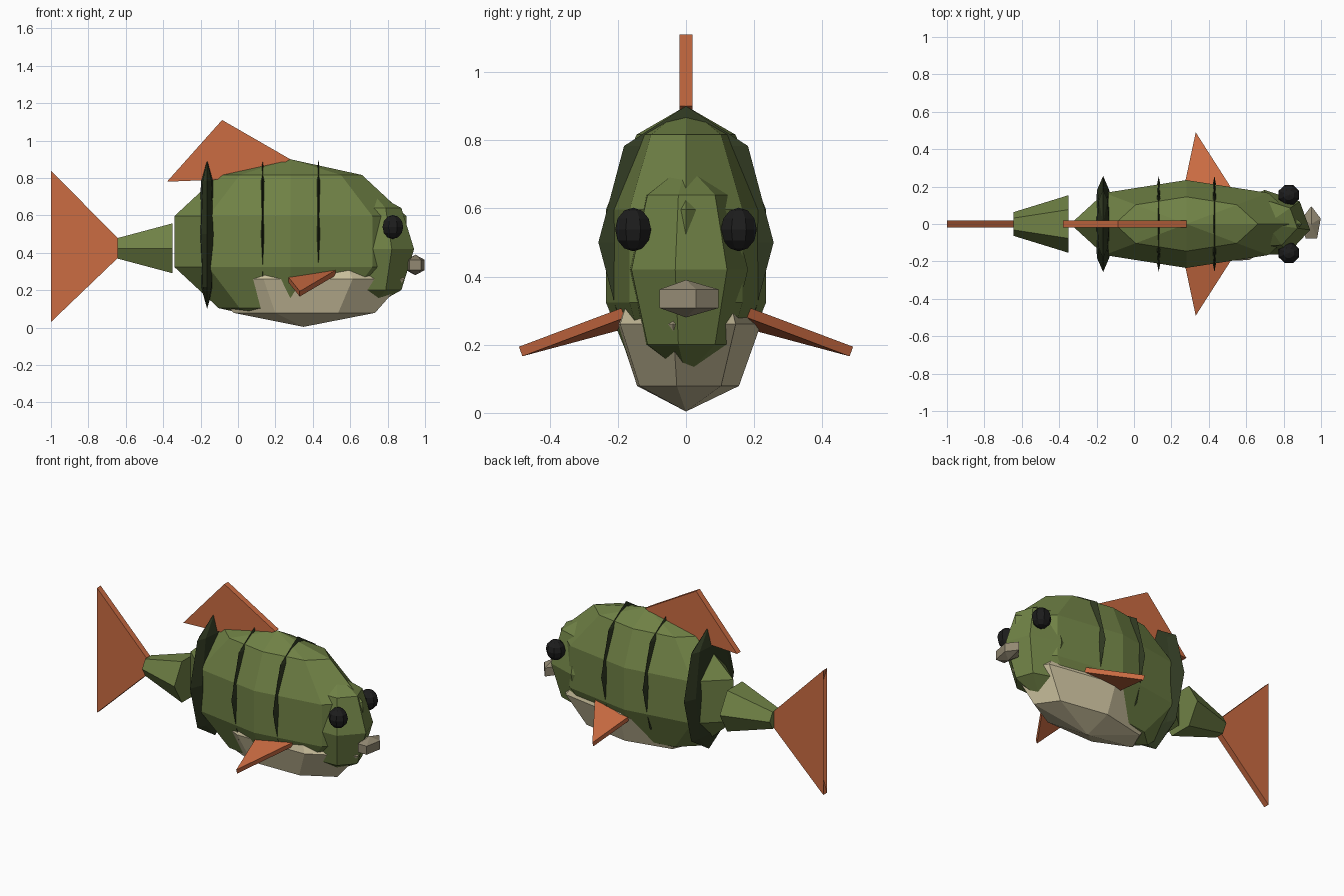
import bpy, bmesh
from math import sin, cos, pi, radians
from mathutils import Vector

cube = bpy.data.objects.get("Cube")
if cube:
    bpy.data.objects.remove(cube, do_unlink=True)


def material(name, rgb):
    m = bpy.data.materials.new(name)
    m.use_nodes = True
    m.diffuse_color = (*rgb, 1)
    m.node_tree.nodes["Principled BSDF"].inputs["Base Color"].default_value = (*rgb, 1)
    return m


green = material("scale green", (0.16, 0.22, 0.06))
dark = material("stripe dark green", (0.03, 0.042, 0.016))
tan = material("belly tan", (0.60, 0.53, 0.34))
brown = material("lip brown", (0.29, 0.25, 0.17))
orange = material("fin orange", (0.60, 0.15, 0.055))
black = material("eye black", (0.012, 0.012, 0.012))


def finish(name, bm, mat):
    bmesh.ops.recalc_face_normals(bm, faces=bm.faces)
    mesh = bpy.data.meshes.new(name)
    bm.to_mesh(mesh)
    bm.free()
    mesh.materials.append(mat)
    ob = bpy.data.objects.new(name, mesh)
    bpy.context.collection.objects.link(ob)
    return ob


def ellipsoid(name, mat, center, radii, segments, rings, turn=0):
    """Low-poly ball with upright poles, turned about z before stretching."""
    bm = bmesh.new()
    point = lambda lon, lat: bm.verts.new(
        [c + r * d for c, r, d in zip(center, radii,
                                      (sin(lat) * cos(lon), sin(lat) * sin(lon), cos(lat)))])
    top, bottom = point(0, 0), point(0, pi)
    loops = [[point(radians(turn) + 2 * pi * s / segments, pi * r / rings)
              for s in range(segments)] for r in range(1, rings)]
    for s in range(segments):
        t = (s + 1) % segments
        bm.faces.new((top, loops[0][s], loops[0][t]))
        bm.faces.new((bottom, loops[-1][t], loops[-1][s]))
        for a, b in zip(loops, loops[1:]):
            bm.faces.new((a[s], b[s], b[t], a[t]))
    return finish(name, bm, mat)


def plate(name, mat, points, offset):
    """Flat outline thickened by half the offset to each side."""
    bm = bmesh.new()
    half = Vector(offset) / 2
    near = [bm.verts.new(Vector(p) - half) for p in points]
    far = [bm.verts.new(Vector(p) + half) for p in points]
    bm.faces.new(near)
    bm.faces.new(far[::-1])
    for i in range(len(points)):
        j = (i + 1) % len(points)
        bm.faces.new((near[i], far[i], far[j], near[j]))
    bmesh.ops.triangulate(bm, faces=[f for f in bm.faces if len(f.verts) > 4])
    return finish(name, bm, mat)


# Body, belly, head and lips
ellipsoid("body", green, (0.28, 0, 0.46), (0.652, 0.247, 0.44), 8, 5)
ellipsoid("belly", tan, (0.35, 0, 0.26), (0.55, 0.22, 0.256), 7, 4, -10)
ellipsoid("head", green, (0.71, 0, 0.42), (0.235, 0.182, 0.31), 7, 4, -10)
ellipsoid("lips", brown, (0.948, 0, 0.335), (0.061, 0.11, 0.055), 5, 3, 18)

# Stripes wrapping the body
for name, x, width in (("rear", -0.165, 0.046), ("middle", 0.132, 0.02), ("front", 0.43, 0.02)):
    ellipsoid(name + "_stripe", dark, (x, 0, 0.5), (width, 0.257, 0.4), 8, 4)

# Tail stalk, a six-sided tapered tube
bm = bmesh.new()
ends = [[bm.verts.new((x, r * cos(k * pi / 3), 0.424 + r * sin(k * pi / 3))) for k in range(6)]
        for x, r in ((-0.35, 0.154), (-0.645, 0.063))]
for end in ends:
    bm.faces.new(end)
for k in range(6):
    j = (k + 1) % 6
    bm.faces.new((ends[0][k], ends[0][j], ends[1][j], ends[1][k]))
finish("tail_stalk", bm, green)

# Tail and back fins
tail = [(-0.645, 0.48), (-1, 0.84), (-0.875, 0.43), (-1, 0.03), (-0.645, 0.37)]
back = [(-0.38, 0.78), (-0.085, 1.11), (0.28, 0.9), (0.1, 0.8)]
for name, outline in (("tail_fin", tail), ("back_fin", back)):
    plate(name, orange, [(x, 0, z) for x, z in outline], (0, 0.038, 0))

# Side fins and eyes, mirrored
for side, s in (("left", 1), ("right", -1)):
    plate(side + "_side_fin", orange,
          [(0.525, s * 0.18, 0.295), (0.33, s * 0.485, 0.18), (0.265, s * 0.18, 0.262)],
          (0, s * 0.01, 0.028))
    ellipsoid(side + "_eye", black, (0.828, s * 0.155, 0.538), (0.06, 0.057, 0.064), 8, 6, 22.5)
